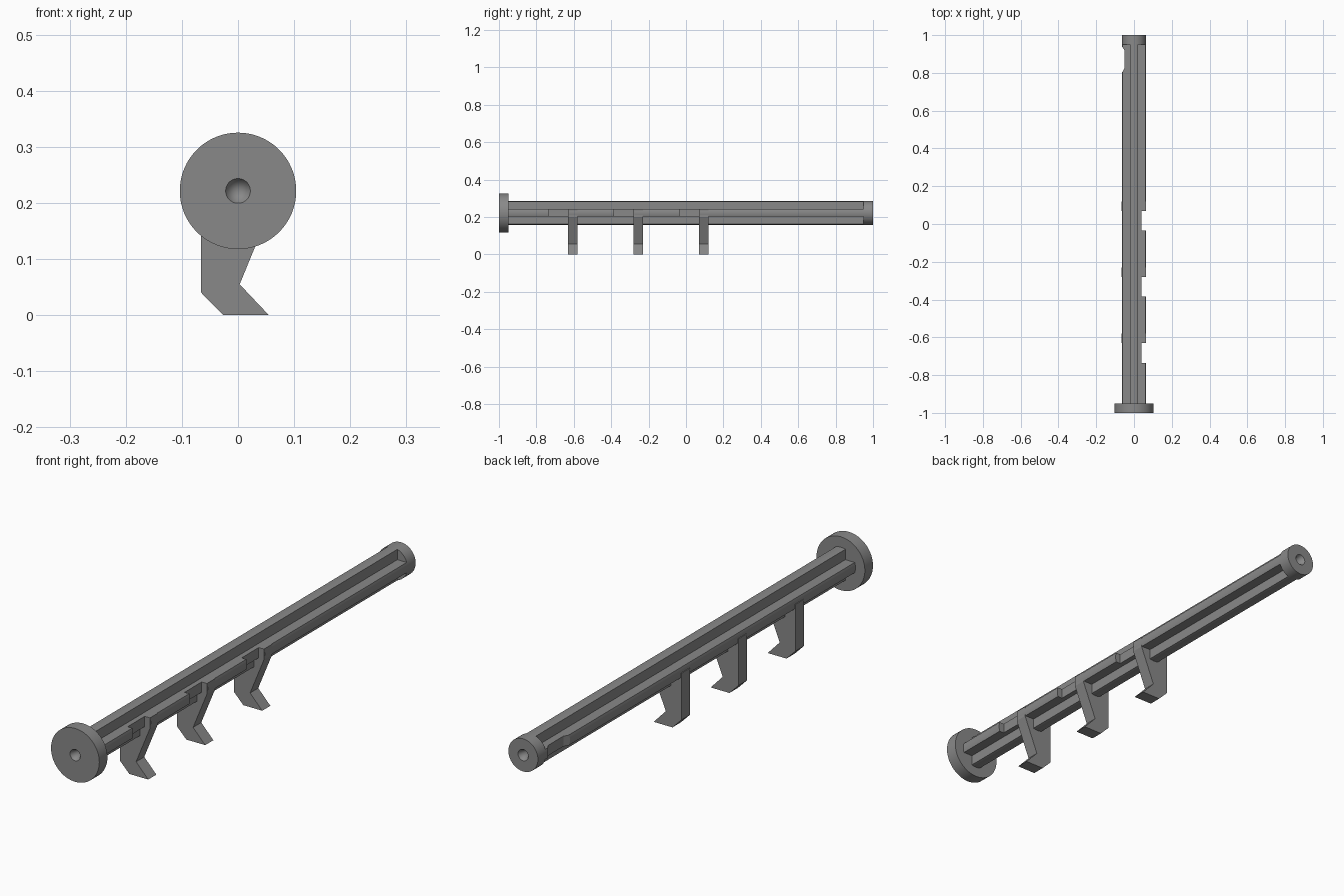
import bpy, bmesh, math

if "Cube" in bpy.data.objects:
    bpy.data.objects.remove(bpy.data.objects["Cube"])

ZC = 0.2215      # axis height
R = 0.0635       # shaft radius
W = 0.02         # half width of a cross arm

grey = bpy.data.materials.new("mid grey")
grey.diffuse_color = (0.25, 0.25, 0.25, 1)
grey.use_nodes = True
grey.node_tree.nodes["Principled BSDF"].inputs["Base Color"].default_value = grey.diffuse_color


def finish(name, bm):
    bmesh.ops.recalc_face_normals(bm, faces=bm.faces)
    me = bpy.data.meshes.new(name)
    bm.to_mesh(me)
    bm.free()
    ob = bpy.data.objects.new(name, me)
    bpy.context.collection.objects.link(ob)
    me.materials.append(grey)
    return ob


def prism(name, points, move):
    """Extrude a flat outline: points are 3D, move is the extrusion vector."""
    bm = bmesh.new()
    face = bm.faces.new([bm.verts.new(p) for p in points])
    out = bmesh.ops.extrude_face_region(bm, geom=[face])
    verts = [g for g in out["geom"] if isinstance(g, bmesh.types.BMVert)]
    bmesh.ops.translate(bm, verts=verts, vec=move)
    return finish(name, bm)


def lathe(name, profile, steps=64):
    """Spin (radius, y) points around the long axis."""
    bm = bmesh.new()
    rings = []
    for r, y in profile:
        n = 1 if r == 0 else steps
        rings.append([bm.verts.new((r * math.cos(math.tau * i / steps), y,
                                    ZC + r * math.sin(math.tau * i / steps))) for i in range(n)])
    for a, b in zip(rings, rings[1:]):
        for i in range(steps):
            j = (i + 1) % steps
            quad = [a[i % len(a)], a[j % len(a)], b[j % len(b)], b[i % len(b)]]
            bm.faces.new(list(dict.fromkeys(quad)))
    return finish(name, bm)


def smooth(ob):
    bpy.ops.object.select_all(action='DESELECT')
    ob.select_set(True)
    bpy.context.view_layer.objects.active = ob
    bpy.ops.object.shade_smooth_by_angle(angle=math.radians(30))


def cut(ob, cutter):
    mod = ob.modifiers.new("cut", 'BOOLEAN')
    mod.operation, mod.solver, mod.object = 'DIFFERENCE', 'EXACT', cutter
    bpy.context.view_layer.objects.active = ob
    bpy.ops.object.modifier_apply(modifier=mod.name)
    bpy.data.objects.remove(cutter)


# Cross-shaped shaft with rounded arm tips
section = []
half = math.asin(W / R)
for k in range(4):
    base = k * math.pi / 2
    for i in range(7):
        a = base - half + 2 * half * i / 6
        section.append((R * math.cos(a), -0.96, ZC + R * math.sin(a)))
    c = base + math.pi / 4
    section.append((W * math.sqrt(2) * math.cos(c), -0.96, ZC + W * math.sqrt(2) * math.sin(c)))
shaft = prism("cross_shaft", section, (0, 1.92, 0))

# Notches in the right arm, just in front of each hook
hook_starts = (-0.63, -0.28, 0.07)
for y in hook_starts:
    box = [(0.04, y - 0.105, 0.15), (0.1, y - 0.105, 0.15),
           (0.1, y + 0.004, 0.15), (0.04, y + 0.004, 0.15)]
    cut(shaft, prism("notch_cutter", box, (0, 0, 0.15)))

# Chamfered recess in the left arm near the rear
recess = [(-0.1, 0.80, 0.195), (-0.0645, 0.80, 0.195), (-0.05, 0.825, 0.195),
          (-0.05, 0.92, 0.195), (-0.0645, 0.94, 0.195), (-0.1, 0.94, 0.195)]
cut(shaft, prism("recess_cutter", recess, (0, 0, 0.055)))
smooth(shaft)

# Hooks hanging under the shaft
outline = [(-0.0655, ZC), (-0.0655, 0.04), (-0.026, 0), (0.055, 0), (0.003, 0.055),
           (0.0625, 0.2), (0.0625, ZC + W), (0.0, ZC + W)]
for n, y in enumerate(hook_starts):
    prism(f"hook_{n + 1}", [(x, y, z) for x, z in outline], (0, 0.05, 0))

# Front flange and rear end cap, each with a conical centre hole
smooth(lathe("front_flange", [(0, -0.962), (0.022, -1), (0.1038, -1), (0.1038, -0.95), (0, -0.95)]))
smooth(lathe("rear_cap", [(0, 0.962), (0.022, 1), (R, 1), (R, 0.95), (0, 0.95)]))
